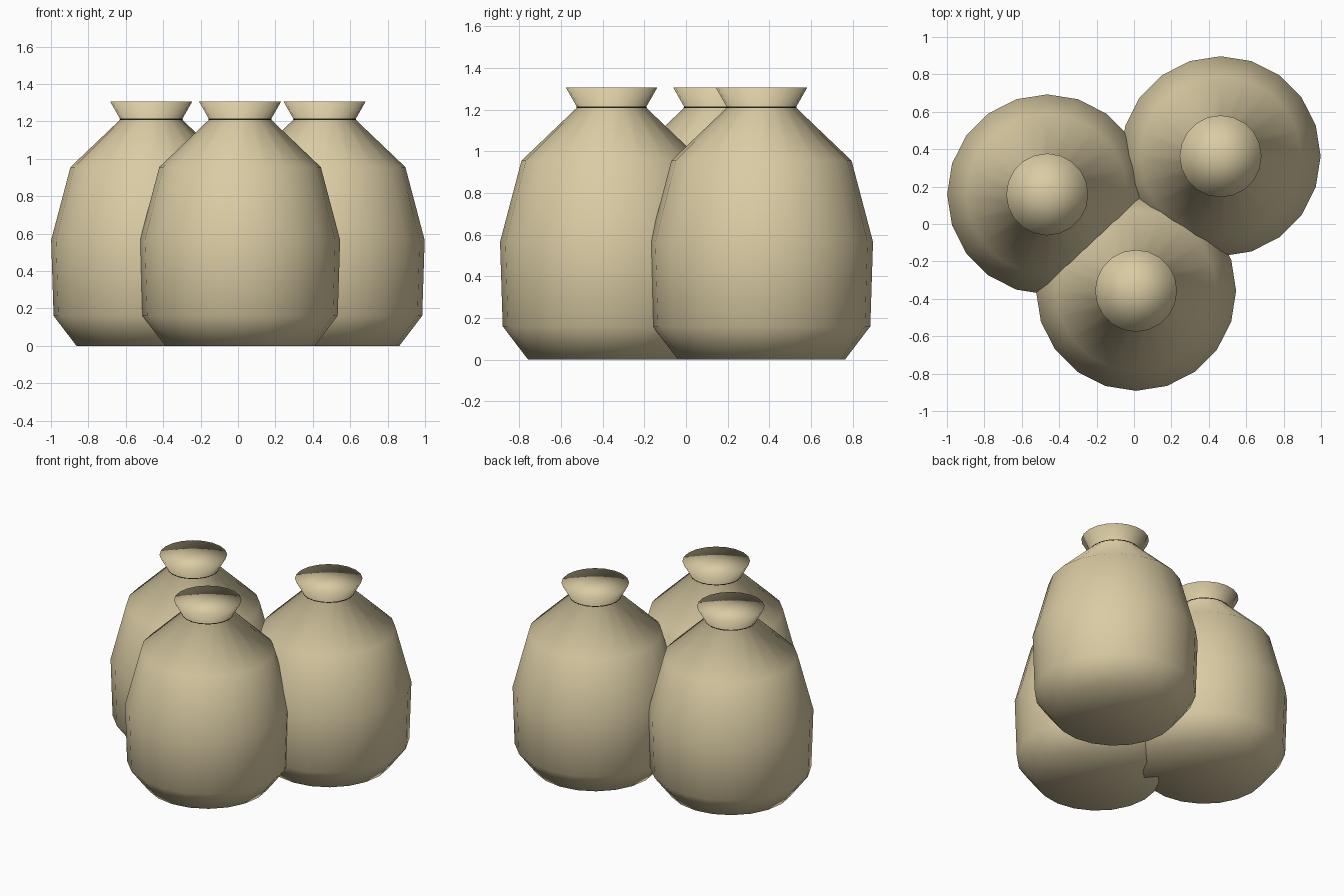
import bpy, bmesh, math

if "Cube" in bpy.data.objects:
    bpy.data.objects.remove(bpy.data.objects["Cube"])


def material(name, rgb):
    m = bpy.data.materials.new(name)
    m.diffuse_color = (*rgb, 1.0)
    m.use_nodes = True
    m.node_tree.nodes["Principled BSDF"].inputs["Base Color"].default_value = m.diffuse_color
    return m


burlap = material("burlap", (0.70, 0.60, 0.37))
dark_cord = material("dark_cord", (0.025, 0.020, 0.010))

SIDES = 20


def lathe(name, profile, mat, location, closed=False):
    """Revolve (radius, z) points round z; fan caps on open profiles, smooth shaded."""
    bm = bmesh.new()
    rings = []
    for r, z in profile:
        rings.append([bm.verts.new((r * math.cos(2 * math.pi * i / SIDES),
                                    r * math.sin(2 * math.pi * i / SIDES), z))
                      for i in range(SIDES)])
    pairs = list(zip(rings, rings[1:]))
    if closed:
        pairs.append((rings[-1], rings[0]))
    for a, b in pairs:
        for i in range(SIDES):
            j = (i + 1) % SIDES
            bm.faces.new((a[i], a[j], b[j], b[i]))
    if not closed:
        for ring, (_, z) in ((rings[0], profile[0]), (rings[-1], profile[-1])):
            centre = bm.verts.new((0, 0, z))
            for i in range(SIDES):
                bm.faces.new((ring[i], ring[(i + 1) % SIDES], centre))
    bmesh.ops.recalc_face_normals(bm, faces=bm.faces)
    for f in bm.faces:
        f.smooth = True
    me = bpy.data.meshes.new(name)
    bm.to_mesh(me)
    bm.free()
    me.materials.append(mat)
    ob = bpy.data.objects.new(name, me)
    ob.location = location
    bpy.context.collection.objects.link(ob)
    return ob


# Sack outline: base, belly, shoulder, tied neck, flared mouth
sack_profile = [(0.40, 0.0), (0.522, 0.16), (0.535, 0.565), (0.432, 0.955),
                (0.165, 1.21), (0.219, 1.305)]

# Thin cord round the neck
cord_profile = [(0.162 + 0.007 * math.cos(k * math.pi / 3),
                 1.211 + 0.007 * math.sin(k * math.pi / 3)) for k in range(6)]

# Three sacks leaning into each other
for side, x, y in (("left", -0.464, 0.158), ("right", 0.463, 0.362), ("front", 0.011, -0.357)):
    lathe("sack_" + side, sack_profile, burlap, (x, y, 0))
    lathe("neck_cord_" + side, cord_profile, dark_cord, (x, y, 0), closed=True)
